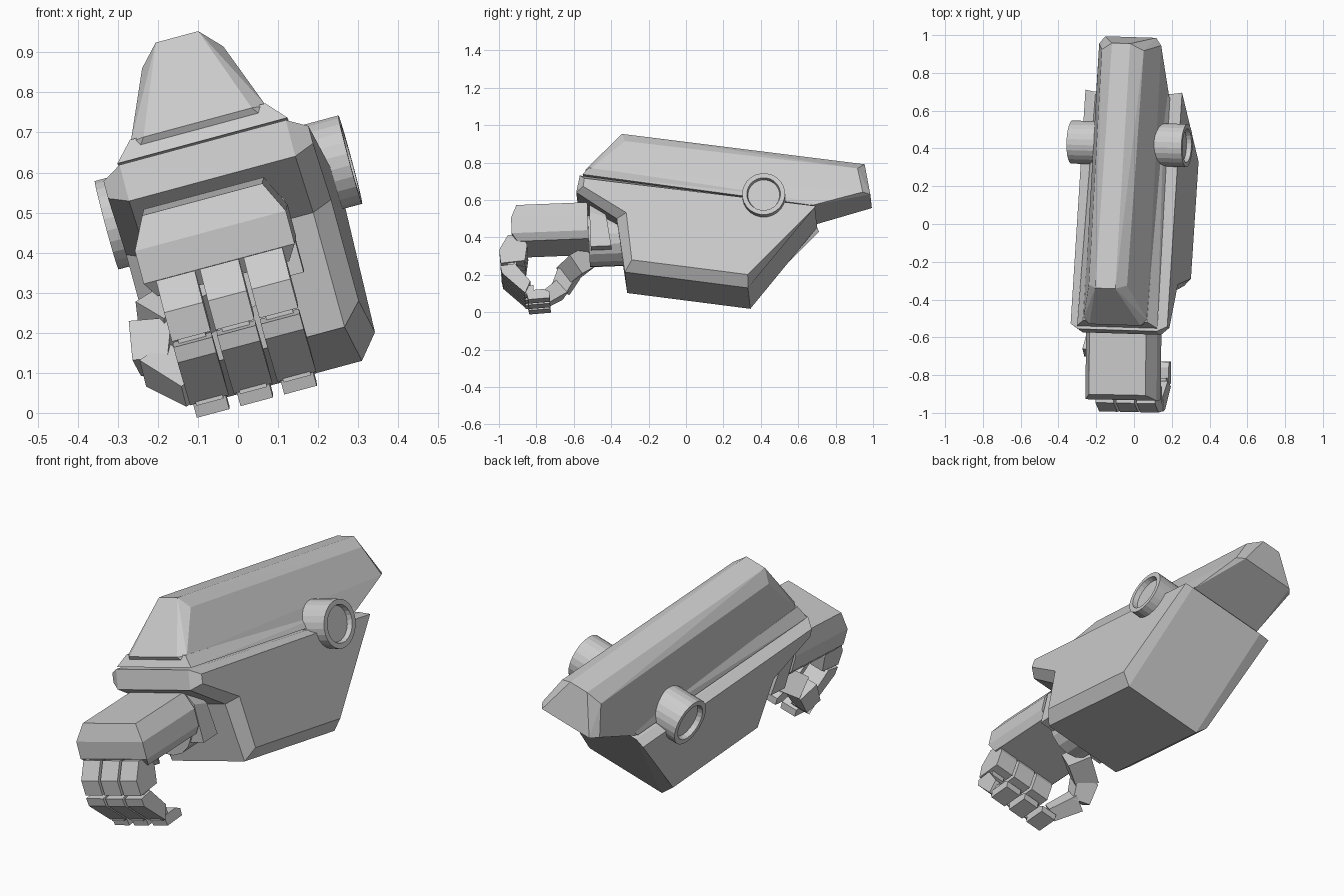
import bpy, bmesh, math
from mathutils import Vector, Matrix

if "Cube" in bpy.data.objects:
    bpy.data.objects.remove(bpy.data.objects["Cube"])


def frame(origin, ex, ey):
    """Orthonormal part frame from an approximate side axis and a length axis."""
    y = Vector(ey).normalized()
    x = Vector(ex)
    x = (x - y * x.dot(y)).normalized()
    m = Matrix((x, y, x.cross(y))).transposed().to_4x4()
    m.translation = Vector(origin)
    return m


ARM = frame((-0.01, 0, 0.45), (0.965, -0.03, 0.26), (0.066, 0.99, -0.13))
HAND = frame((-0.055, -0.7, 0.42), (0.966, 0, 0.259), (0.01, 1, 0.04))


def finish(name, bm, mat):
    bmesh.ops.recalc_face_normals(bm, faces=bm.faces)
    mesh = bpy.data.meshes.new(name)
    bm.to_mesh(mesh)
    bm.free()
    ob = bpy.data.objects.new(name, mesh)
    ob.matrix_world = mat
    bpy.context.collection.objects.link(ob)
    return ob


def hull(name, pts, mat, mirror=False):
    """Faceted convex block round the points, optionally mirrored in x."""
    bm = bmesh.new()
    for p in pts:
        bm.verts.new(p)
        if mirror:
            bm.verts.new((-p[0], p[1], p[2]))
    res = bmesh.ops.convex_hull(bm, input=bm.verts)
    loose = [v for v in bm.verts if not v.link_faces]
    bmesh.ops.delete(bm, geom=loose, context='VERTS')
    bmesh.ops.dissolve_limit(bm, angle_limit=0.03, verts=bm.verts, edges=bm.edges)
    return finish(name, bm, mat)


def plates(name, rings, mat):
    """Side profiles [(x, [(y, z), ...]), ...] joined one to the next."""
    bm = bmesh.new()
    vr = [[bm.verts.new((x, y, z)) for y, z in prof] for x, prof in rings]
    n = len(vr[0])
    for a, b in zip(vr, vr[1:]):
        for i in range(n):
            bm.faces.new((a[i], a[(i + 1) % n], b[(i + 1) % n], b[i]))
    bm.faces.new(vr[0])
    bm.faces.new(vr[-1])
    return finish(name, bm, mat)


def drum(name, r, length, sides, mat, rim=0.0):
    """Cylinder along z, with optional recessed ends."""
    bm = bmesh.new()
    bmesh.ops.create_cone(bm, cap_ends=True, segments=sides, radius1=r,
                          radius2=r, depth=length)
    if rim:
        for f in [f for f in bm.faces if len(f.verts) > 4]:
            nrm = f.normal.copy()
            bmesh.ops.inset_region(bm, faces=[f], thickness=rim)
            bmesh.ops.inset_region(bm, faces=[f], thickness=0.005)
            bmesh.ops.translate(bm, verts=f.verts, vec=-nrm * 0.025)
    return finish(name, bm, mat)


# Lower forearm housing: chamfered side profile with a notch for the wrist
outer = [(-.59, .155), (-.595, .06), (-.36, -.055), (-.275, -.342),
         (.39, -.34), (.68, .155)]
inner = [(-.56, .13), (-.56, .085), (-.311, -.028), (-.244, -.283),
         (.382, -.28), (.69, .145)]
plates("forearm_housing", [(-.265, inner), (-.215, outer),
                           (.215, outer), (.265, inner)], ARM)

# Upper cover: base flange and long faceted shell
hull("cover_flange", [(.22, -.575, .162), (.205, .66, .162),
                      (.175, -.55, .215), (.185, .68, .2)], ARM, True)
hull("cover_shell", [(.055, -.41, .455), (.105, -.385, .405),
                     (.14, -.57, .21), (.175, -.54, .21), (.175, -.54, .165),
                     (.2, .67, .165), (.17, .92, .28), (.14, .96, .28),
                     (.05, .90, .465), (.115, .87, .42)], ARM, True)

# Elbow pivot showing as a recessed knob on both sides
drum("elbow_pivot", .115, .63, 24,
     ARM @ Matrix.Translation((0, .406, .16)) @ Matrix.Rotation(math.pi / 2, 4, 'Y'),
     rim=.025)

# Wrist joint and the plate behind the hand
drum("wrist_joint", .14, .36, 16,
     HAND @ Matrix.Translation((0, .36, -.05)) @ Matrix.Rotation(math.pi / 2, 4, 'X'))
hull("wrist_plate", [(.19, .19, .06), (.15, .19, .12), (.19, .19, -.13),
                     (.19, .30, -.13), (.19, .28, .03), (.15, .26, .1)], HAND, True)

# Back of the hand
hull("hand_block", [(.155, -.2, .125), (.155, .18, .125), (.195, -.23, .045),
                    (.195, .18, .045), (.195, -.23, -.04), (.195, .18, -.04),
                    (.17, -.2, -.08), (.17, .18, -.08)], HAND, True)

# Three curled fingers of three segments each
segments = {
    "knuckle": [(-.3, -.12), (-.25, -.04), (-.17, -.05), (-.15, -.1),
                (-.165, -.185), (-.295, -.195)],
    "middle": [(-.297, -.21), (-.22, -.2), (-.14, -.3), (-.17, -.365), (-.29, -.25)],
    "tip": [(-.165, -.35), (-.07, -.345), (-.04, -.36), (-.04, -.395), (-.155, -.4)],
}
for i, c in enumerate((-.113, 0, .113)):
    for seg, prof in segments.items():
        h = .042 if seg == "tip" else .05
        plates(f"finger_{i + 1}_{seg}", [(c - h, prof), (c + h, prof)], HAND)
    # small joints between the segments
    for y, z in ((-.235, -.2), (-.15, -.345)):
        hull(f"finger_{i + 1}_joint", [(c + a, y + b, z + d) for a in (-.035, .035)
                                       for b in (-.025, .025) for d in (-.025, .025)], HAND)

# Thumb: tapered blocks following a bent path under the palm
path = [Vector(p) for p in ((-.07, .15, -.13), (-.2, .07, -.16),
                            (-.225, .02, -.245), (-.15, -.075, -.325))]
sizes = (.06, .055, .045, .035)
for i in range(3):
    a, b = path[i], path[i + 1]
    d = (b - a).normalized()
    s = d.cross(Vector((0, .6, -.8))).normalized()
    t = d.cross(s)
    hull(f"thumb_{i + 1}", [p + s * r * j + t * r * k
                            for p, r in ((a + d * .008, sizes[i]), (b + d * .012, sizes[i + 1]))
                            for j in (-1, 1) for k in (-1, 1)], HAND)
